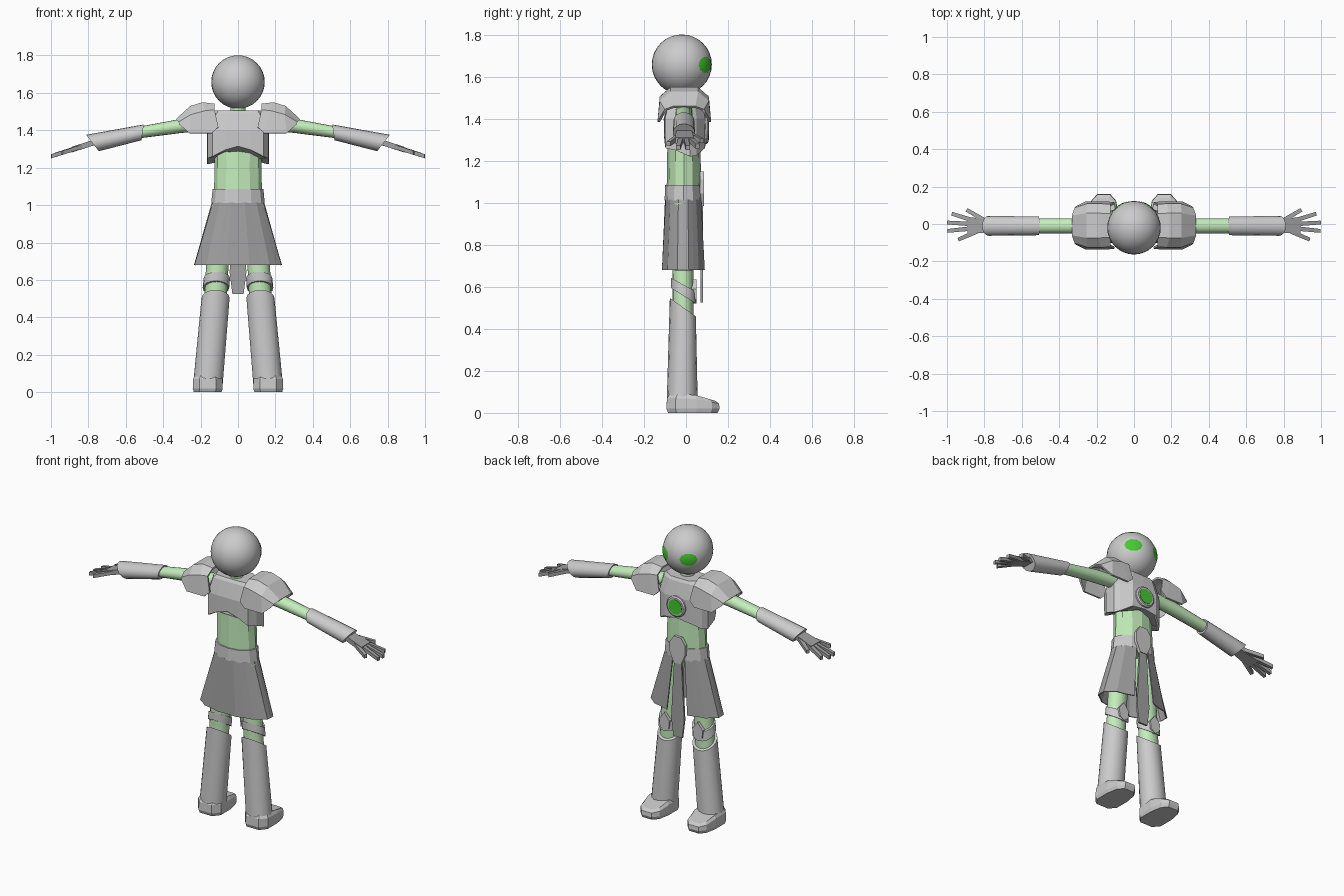
import bpy, bmesh, math
from mathutils import Vector

if "Cube" in bpy.data.objects:
    bpy.data.objects.remove(bpy.data.objects["Cube"])


def material(name, rgb):
    m = bpy.data.materials.new(name)
    m.diffuse_color = (*rgb, 1)
    m.use_nodes = True
    m.node_tree.nodes["Principled BSDF"].inputs["Base Color"].default_value = m.diffuse_color
    return m


SUIT = material("light_green", (0.55, 0.85, 0.5))
DARK = material("dark_grey", (0.36, 0.36, 0.36))
GLOW = material("bright_green", (0.06, 0.58, 0.03))


def loft(name, rings, mat=None, closed=True, caps=True, mirror=False, thick=0, smooth=False):
    """Skin a list of equal-length point rings."""
    bm = bmesh.new()
    vs = [[bm.verts.new(p) for p in r] for r in rings]
    n = len(vs[0])
    for a, b in zip(vs, vs[1:]):
        for i in range(n if closed else n - 1):
            j = (i + 1) % n
            bm.faces.new((a[i], a[j], b[j], b[i]))
    if caps and closed:
        bm.faces.new(vs[0])
        bm.faces.new(vs[-1])
    bmesh.ops.recalc_face_normals(bm, faces=bm.faces)
    me = bpy.data.meshes.new(name)
    bm.to_mesh(me)
    bm.free()
    ob = bpy.data.objects.new(name, me)
    bpy.context.collection.objects.link(ob)
    if mat:
        me.materials.append(mat)
    if thick:
        s = ob.modifiers.new("thickness", "SOLIDIFY")
        s.thickness, s.offset = thick, -1
    if mirror:
        ob.modifiers.new("mirror", "MIRROR")
    if smooth:
        bpy.ops.object.select_all(action="DESELECT")
        ob.select_set(True)
        bpy.context.view_layer.objects.active = ob
        bpy.ops.object.shade_smooth_by_angle(angle=math.radians(35))
    return ob


def circle(n):
    return [(math.cos(2 * math.pi * i / n), math.sin(2 * math.pi * i / n)) for i in range(n)]


def ring_z(x, y, z, rx, ry, n=16, slope=0):
    """Horizontal ring; slope tilts the cut along y."""
    return [(x + rx * c, y + ry * s, z + slope * s) for c, s in circle(n)]


def ring_x(x, y, z, ry, rz, n=16, slope=0):
    """Ring across an arm; slope pushes its upper edge outward."""
    return [(x + slope * s, y + ry * c, z + rz * s) for c, s in circle(n)]


def ring_y(x, y, z, r, n=20):
    return [(x + r * c, y, z + r * s) for c, s in circle(n)]


# head
HEAD = Vector((0, -0.02, 1.658))
bpy.ops.mesh.primitive_uv_sphere_add(segments=32, ring_count=16, radius=0.143, location=HEAD)
bpy.context.object.name = "head"
bpy.ops.object.shade_smooth()


# eyes: oval patches wrapped on the head
def eye_ring(k):
    pts = []
    for c, s in circle(10):
        az, el = math.radians(36) + 0.36 * k * c, 0.27 * k * s - 0.01
        pts.append(HEAD + 0.1455 * Vector((math.sin(az) * math.cos(el),
                                          math.cos(az) * math.cos(el), math.sin(el))))
    return pts


loft("eyes", [eye_ring(k) for k in (1, 0.7, 0.4, 0.1)], GLOW, mirror=True)

# neck, torso and belt
loft("neck", [ring_z(0, -0.015, z, 0.04, 0.04) for z in (1.48, 1.55)], SUIT)
loft("torso", [ring_z(0, -0.01, z, rx, ry, 12) for z, rx, ry in
               ((1.0, 0.13, 0.083), (1.2, 0.125, 0.08), (1.48, 0.13, 0.075))], SUIT)
loft("belt", [ring_z(0, -0.012, z, r, ry, 12) for z, r, ry in
              ((1.01, 0.143, 0.09), (1.085, 0.136, 0.087))])

# chest armour: outline with arched lower edge at the back
half = [(0, 0.092, 1.27), (0.085, 0.09, 1.26), (0.145, 0.05, 1.225), (0.165, 0.02, 1.22),
        (0.163, -0.05, 1.25), (0.137, -0.098, 1.26), (0.07, -0.103, 1.295), (0, -0.104, 1.315)]
full = half + [(-x, y, z) for x, y, z in half[-2:0:-1]]
loft("chest_armour", [
    [(x * 0.93, y * 0.93, z) for x, y, z in full],
    full,
    [(x, y * 1.02, 1.40) for x, y, z in full],
    [(x * 0.85, y * 0.8, 1.49) for x, y, z in full],
    [(x * 0.74, y * 0.68, 1.507) for x, y, z in full]])

# chest jewel
loft("jewel_ring", [ring_y(0, y, 1.345, r) for y, r in
                    ((0.07, 0.066), (0.1, 0.064), (0.106, 0.056), (0.106, 0.048))])
loft("jewel", [ring_y(0, y, 1.345, r) for y, r in ((0.09, 0.046), (0.109, 0.046))], GLOW)


# shoulder pads: faceted arch with front and back flaps
def pad_section(top, mid, low, w):
    side = [(low, 0.128 * w), (mid, 0.117 * w), (top, 0.066 * w)]
    return ([(p[0], -y - 0.008, p[1]) for p, y in side] +
            [(p[0], y - 0.008, p[1]) for p, y in reversed(side)])


loft("shoulder_pads", [
    pad_section((0.125, 1.542), (0.125, 1.51), (0.105, 1.417), 0.97),
    pad_section((0.19, 1.55), (0.175, 1.505), (0.14, 1.385), 1.0),
    pad_section((0.255, 1.53), (0.25, 1.485), (0.26, 1.385), 1.0),
    pad_section((0.332, 1.46), (0.318, 1.445), (0.312, 1.43), 0.8)],
    closed=False, mirror=True, thick=0.012)

# arms and gauntlets
loft("upper_arms", [ring_x(0.12, -0.01, 1.44, 0.04, 0.038),
                    ring_x(0.3, -0.01, 1.424, 0.04, 0.038),
                    ring_x(0.53, -0.01, 1.388, 0.04, 0.031)], SUIT, mirror=True, smooth=True)
loft("gauntlets", [ring_x(0.51, -0.01, 1.389, 0.05, 0.042, slope=-0.006),
                   ring_x(0.778, -0.01, 1.332, 0.053, 0.044, slope=0.034)],
     mirror=True, smooth=True)


# hands: flat palm with five splayed fingers
def hand_z(x):
    return 1.325 - 0.32 * (x - 0.8)


def slab(name, a, b, wa, wb, t):
    d = Vector((b[0] - a[0], b[1] - a[1])).normalized()
    rings = []
    for (x, y), w in ((a, wa), (b, wb)):
        rings.append([(x - d.y * w * s, y + d.x * w * s, hand_z(x) + t * u)
                      for s, u in ((-1, -1), (1, -1), (1, 1), (-1, 1))])
    loft(name, rings, DARK, mirror=True)


slab("palms", (0.74, -0.01), (0.89, -0.008), 0.032, 0.045, 0.015)
for base, tip in (((0.80, 0.02), (0.895, 0.076)), ((0.87, 0.022), (0.975, 0.055)),
                  ((0.87, 0.0), (0.999, 0.008)), ((0.87, -0.024), (0.997, -0.037)),
                  ((0.84, -0.04), (0.94, -0.084))):
    slab("fingers", base, tip, 0.012, 0.01, 0.011)

# pleated skirt, open at the front
ANGLES = [math.radians(17 + 326 * i / 22) for i in range(23)]
loft("skirt", [[((rx + (-1) ** i * zig) * math.sin(t), -0.012 + (ry + (-1) ** i * zig) * math.cos(t), z)
                for i, t in enumerate(ANGLES)]
               for rx, ry, z, zig in ((0.14, 0.088, 1.015, 0), (0.238, 0.102, 0.68, 0.004))],
     DARK, closed=False, thick=0.006)


# front cloth and buckle plate
def plate(name, outline, y, t, mat=None, **kw):
    pts = outline + [(-x, z) for x, z in reversed(outline) if x]
    return loft(name, [[(x, yy, z) for x, z in pts] for yy in (y, y + t)], mat, **kw)


plate("front_cloth", [(0.025, 1.0), (0.045, 0.64), (0.03, 0.525)], 0.07, 0.012, DARK)
plate("buckle", [(0.025, 1.15), (0.052, 1.11), (0.052, 1.045), (0.025, 0.985)], 0.066, 0.02)

# legs
loft("thighs", [ring_z(0.085, -0.015, 1.0, 0.06, 0.055), ring_z(0.112, -0.015, 0.65, 0.06, 0.05),
                ring_z(0.122, -0.015, 0.46, 0.06, 0.05)], SUIT, mirror=True, smooth=True)
loft("knee_bands", [ring_z(0.118, -0.012, 0.557, 0.071, 0.06, slope=-0.038),
                    ring_z(0.113, -0.012, 0.61, 0.07, 0.06, slope=-0.033)], mirror=True, smooth=True)
loft("knee_plates", [[(0.115 + x, y, z) for x, z in
                      ((0, 0.635), (0.035, 0.59), (0.03, 0.54), (0, 0.52), (-0.03, 0.54), (-0.035, 0.59))]
                     for y in (0.025, 0.05)], mirror=True)
loft("boots", [ring_z(0.12, -0.015, 0.503, 0.075, 0.062, slope=-0.044),
               ring_z(0.161, -0.018, 0.04, 0.079, 0.074)], mirror=True, smooth=True)

# feet: tapered outline rising from the sole
outline = [(0.045, -0.093), (0.08, -0.05), (0.08, 0.05), (0.066, 0.125), (0.035, 0.16)]
outline += [(-x, y) for x, y in reversed(outline)]


def foot_ring(k, z, drop):
    return [(0.162 + x * k, 0.02 + (y - 0.02) * k, z - drop * max(0, y - 0.03)) for x, y in outline]


loft("feet", [foot_ring(0.93, 0, 0), foot_ring(1, 0.02, 0), foot_ring(0.98, 0.07, 0.2),
              foot_ring(0.85, 0.09, 0.25)], mirror=True)
